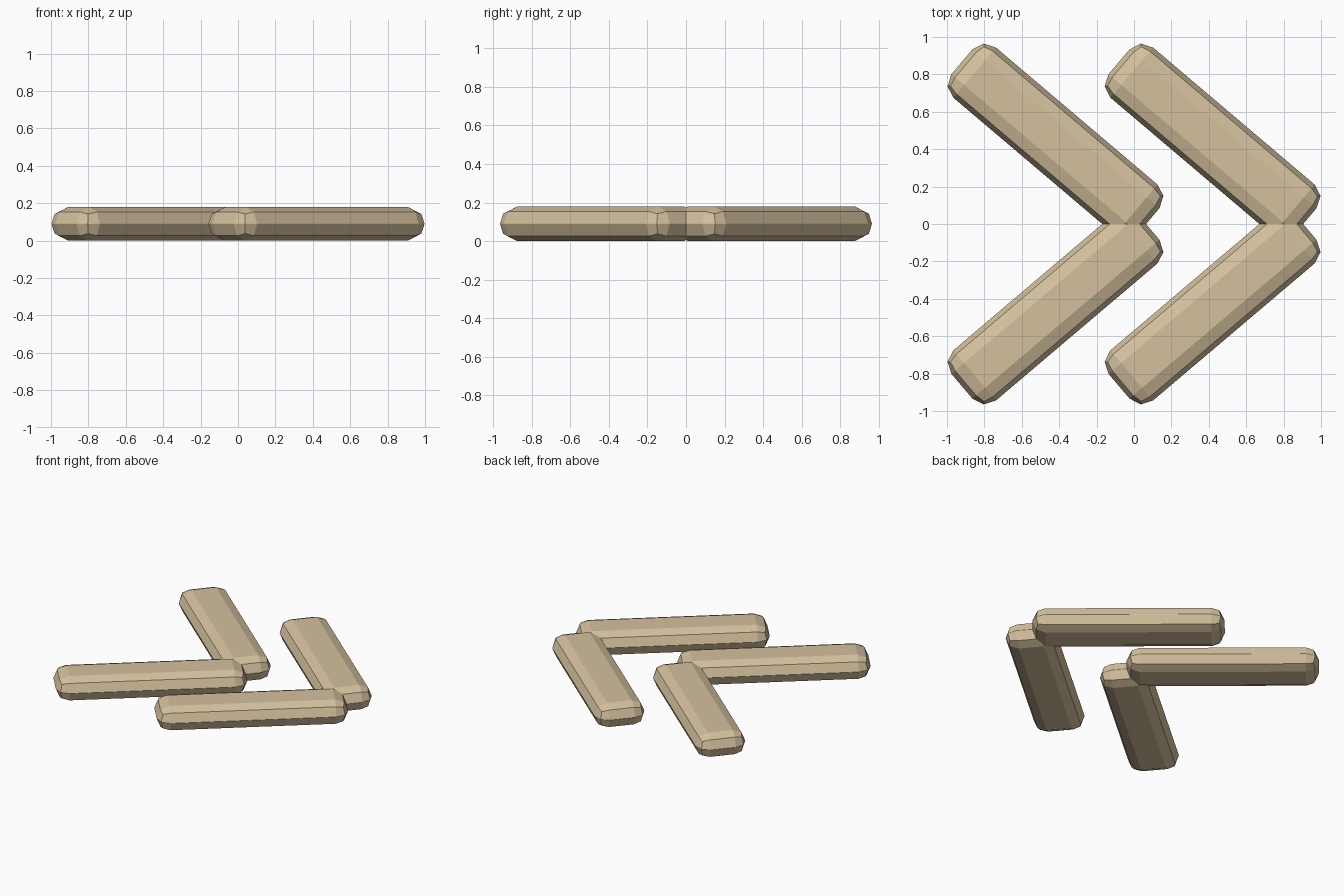
import bpy
import math

if "Cube" in bpy.data.objects:
    bpy.data.objects.remove(bpy.data.objects["Cube"])

tan = bpy.data.materials.new("warm_tan")
tan.diffuse_color = (0.66, 0.53, 0.34, 1)
tan.use_nodes = True
tan.node_tree.nodes["Principled BSDF"].inputs["Base Color"].default_value = tan.diffuse_color

HEIGHT = 0.18
ANGLE = math.radians(40.3)


def bar(name, x, side):
    """Rounded slab forming one arm of a right-pointing chevron."""
    bpy.ops.mesh.primitive_cube_add(
        size=1, location=(x, side * 0.443, HEIGHT / 2), rotation=(0, 0, -side * ANGLE))
    obj = bpy.context.object
    obj.name = name
    obj.scale = (1.312, 0.352, HEIGHT)
    bpy.ops.object.transform_apply(location=False, rotation=False, scale=True)
    # two-step bevel that meets in a ridge at mid height
    bevel = obj.modifiers.new("rounded_edges", "BEVEL")
    bevel.width = 0.0895
    bevel.segments = 2
    bevel.limit_method = 'NONE'
    obj.data.materials.append(tan)


# two chevrons, each with a back arm and a front arm
for label, x in (("left", -0.42), ("right", 0.42)):
    bar(label + "_chevron_back_arm", x, 1)
    bar(label + "_chevron_front_arm", x, -1)
